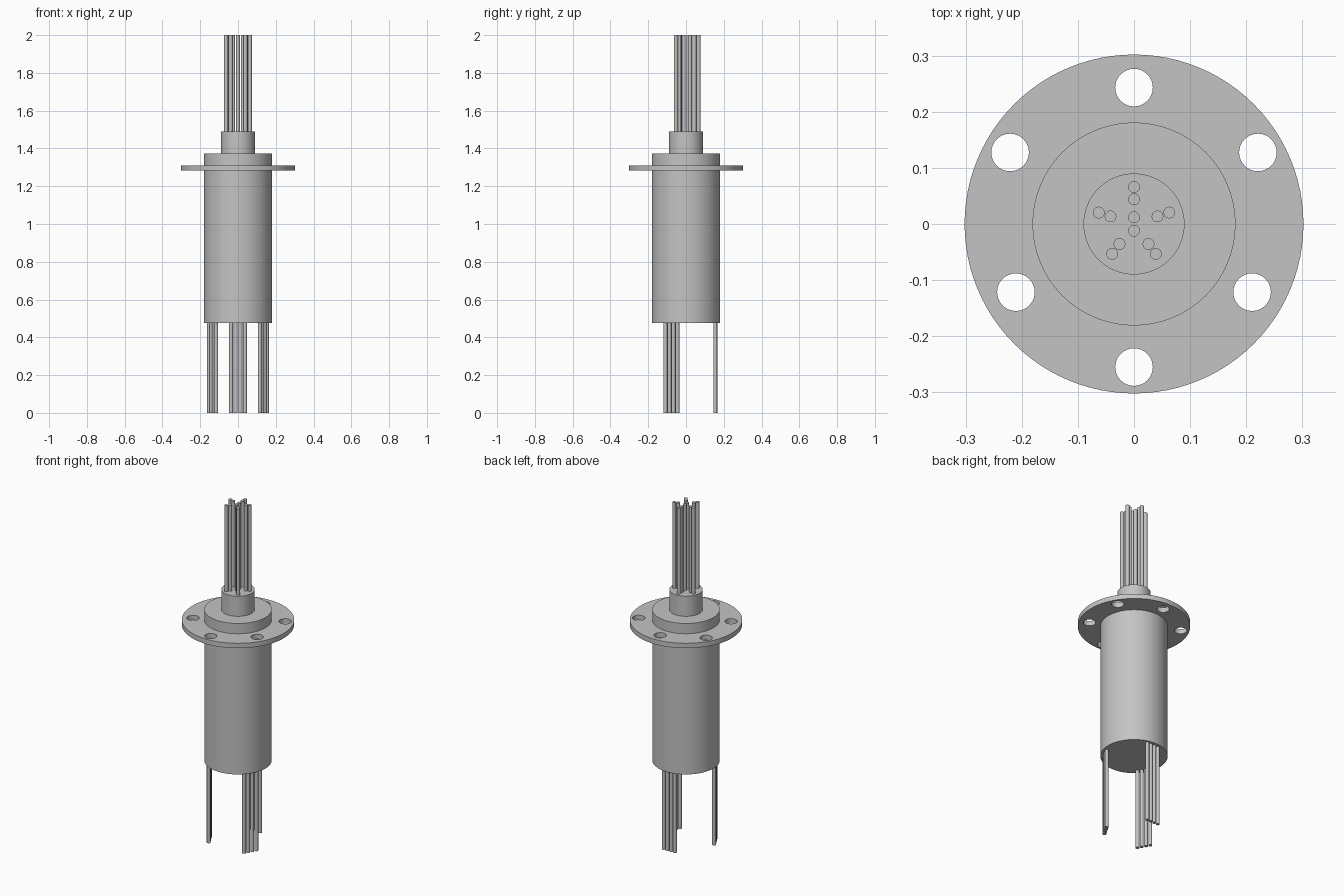
import bpy
import math
from mathutils import Vector

cube = bpy.data.objects.get("Cube")
if cube:
    bpy.data.objects.remove(cube, do_unlink=True)

GREY = (0.55, 0.55, 0.55, 1)
metal = bpy.data.materials.new("plain grey")
metal.use_nodes = True
metal.diffuse_color = GREY
metal.node_tree.nodes["Principled BSDF"].inputs["Base Color"].default_value = GREY


def polar(radius, degrees):
    a = math.radians(degrees)
    return Vector((radius * math.cos(a), radius * math.sin(a)))


def finish(obj, name):
    obj.name = name
    obj.data.materials.clear()
    obj.data.materials.append(metal)
    bpy.ops.object.shade_smooth_by_angle(angle=math.radians(35))
    return obj


def cylinder(name, radius, bottom, top, centre=(0, 0), sides=64):
    bpy.ops.mesh.primitive_cylinder_add(
        vertices=sides, radius=radius, depth=top - bottom,
        location=(centre[0], centre[1], (bottom + top) / 2))
    return finish(bpy.context.object, name)


def add_ring(curve, radius, centre, sides):
    spline = curve.splines.new("POLY")
    spline.points.add(sides - 1)
    for i, point in enumerate(spline.points):
        p = centre + polar(radius, 360 * i / sides)
        point.co = (p.x, p.y, 0, 1)
    spline.use_cyclic_u = True


# Levels and shared sizes
BODY_BOTTOM, BODY_TOP, NECK_TOP = 0.477, 1.372, 1.491
FLANGE_BOTTOM, FLANGE_TOP = 1.282, 1.311
WIRE = 0.0105

# Main housing and neck
cylinder("body", 0.181, BODY_BOTTOM, BODY_TOP)
cylinder("neck", 0.09, BODY_TOP, NECK_TOP)

# Mounting flange: filled outline with six bolt holes on two bolt circles
outline = bpy.data.curves.new("flange", "CURVE")
outline.dimensions = "2D"
outline.fill_mode = "BOTH"
outline.extrude = (FLANGE_TOP - FLANGE_BOTTOM) / 2
add_ring(outline, 0.302, Vector((0, 0)), 96)
for i in range(6):
    add_ring(outline, 0.0335, polar((0.255, 0.243)[i % 2], 30 + 60 * i), 32)
flange = bpy.data.objects.new("flange", outline)
flange.location.z = (FLANGE_BOTTOM + FLANGE_TOP) / 2
bpy.context.collection.objects.link(flange)
bpy.ops.object.select_all(action="DESELECT")
flange.select_set(True)
bpy.context.view_layer.objects.active = flange
bpy.ops.object.convert(target="MESH")
finish(bpy.context.object, "flange")

# Upper wires: five radial pairs around a central pair
upper = [polar(r, 90 + 72 * i) for i in range(5) for r in (0.044, 0.066)]
upper += [Vector((0, y)) for y in (0.012, -0.012)]
for i, centre in enumerate(upper):
    cylinder(f"upper_wire_{i + 1}", WIRE, NECK_TOP, 2, centre, 20)

# Lower wires: three flat rows of four, set tangent to the rim
for row in range(3):
    angle = 90 + 120 * row
    for i in range(4):
        centre = polar(0.155, angle) + polar((i - 1.5) * 0.0245, angle + 90)
        cylinder(f"lower_wire_{row + 1}_{i + 1}", WIRE, 0, BODY_BOTTOM, centre, 20)
